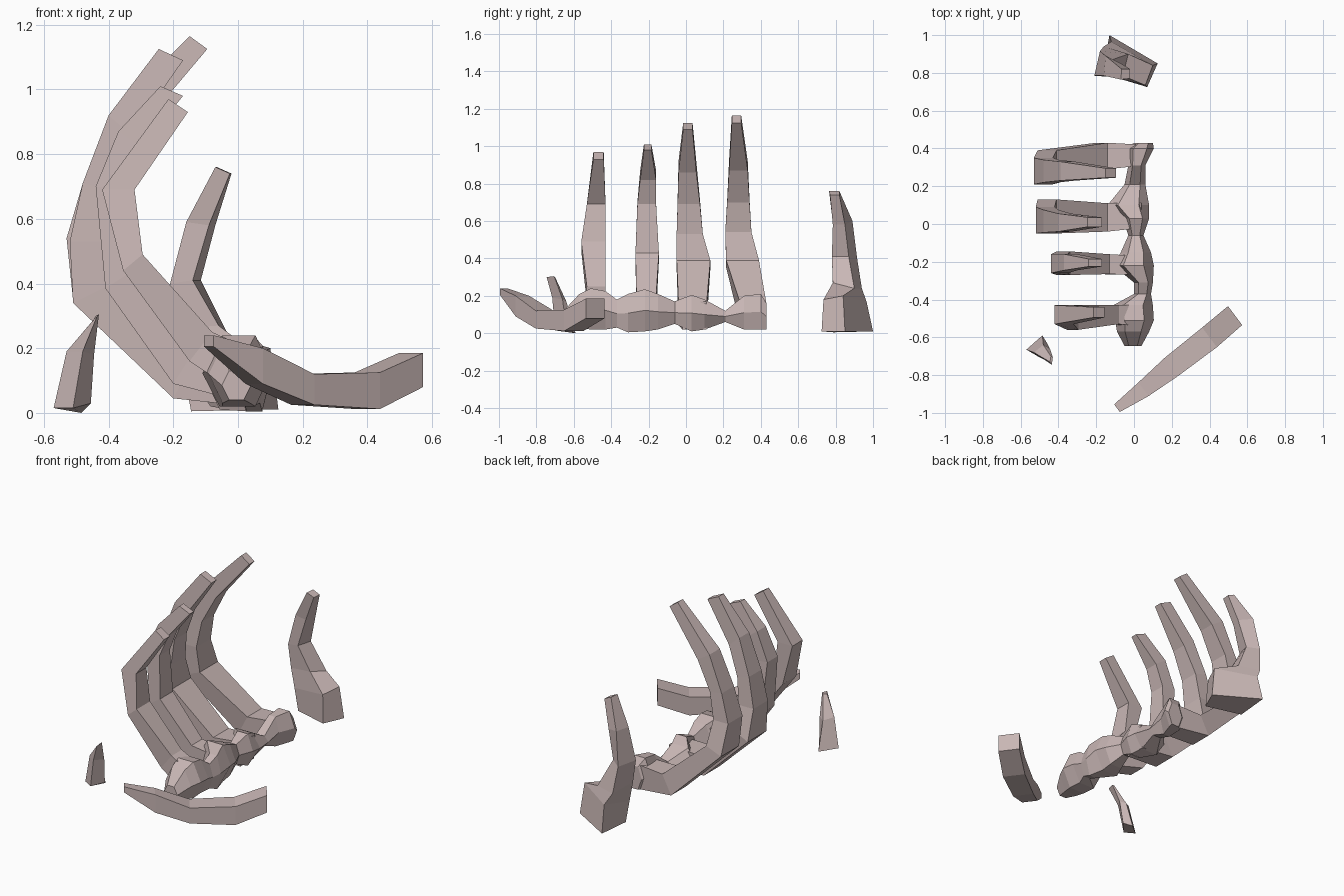
import bpy, bmesh
from mathutils import Vector

mat = bpy.data.materials.new("bone")
mat.diffuse_color = (0.58, 0.47, 0.46, 1)


def loft(name, rings):
    """Skin a list of equal-sized vertex rings and cap both ends."""
    bm = bmesh.new()
    vs = [[bm.verts.new(p) for p in ring] for ring in rings]
    n = len(vs[0])
    for a, b in zip(vs, vs[1:]):
        for i in range(n):
            j = (i + 1) % n
            bm.faces.new((a[i], a[j], b[j], b[i]))
    bm.faces.new(vs[0][::-1])
    bm.faces.new(vs[-1])
    bmesh.ops.recalc_face_normals(bm, faces=bm.faces)
    me = bpy.data.meshes.new(name)
    bm.to_mesh(me)
    bm.free()
    me.materials.append(mat)
    ob = bpy.data.objects.new(name, me)
    bpy.context.collection.objects.link(ob)
    return ob


def rib(name, stations):
    """Station: outer x, outer z, inner x, inner z, front y, back y."""
    loft(name, [[(ox, f, oz), (ox, b, oz), (ix, b, iz), (ix, f, iz)]
                for ox, oz, ix, iz, f, b in stations])


# Four curved ribs still attached to the spine, front to back
rib("rib_1", [(0.03, 0.04, 0.05, 0.19, -0.54, -0.43),
              (-0.15, 0.16, -0.08, 0.25, -0.53, -0.43),
              (-0.355, 0.44, -0.295, 0.49, -0.56, -0.43),
              (-0.42, 0.69, -0.32, 0.69, -0.53, -0.43),
              (-0.215, 0.97, -0.155, 0.93, -0.495, -0.44)])
rib("rib_2", [(0.03, 0.03, 0.04, 0.18, -0.27, -0.17),
              (-0.20, 0.09, -0.13, 0.20, -0.265, -0.16),
              (-0.41, 0.385, -0.34, 0.43, -0.27, -0.145),
              (-0.44, 0.70, -0.35, 0.69, -0.26, -0.16),
              (-0.37, 0.87, -0.30, 0.82, -0.245, -0.16),
              (-0.24, 1.01, -0.17, 0.98, -0.225, -0.185)])
rib("rib_3", [(0.03, 0.02, 0.04, 0.17, -0.02, 0.11),
              (-0.20, 0.045, -0.14, 0.16, -0.04, 0.11),
              (-0.51, 0.34, -0.41, 0.39, -0.05, 0.13),
              (-0.52, 0.53, -0.42, 0.53, -0.05, 0.09),
              (-0.48, 0.71, -0.40, 0.69, -0.045, 0.075),
              (-0.40, 0.92, -0.33, 0.86, -0.04, 0.055),
              (-0.245, 1.125, -0.17, 1.09, -0.015, 0.035)])
rib("rib_4", [(0.03, 0.02, 0.04, 0.17, 0.31, 0.42),
              (-0.20, 0.045, -0.14, 0.16, 0.29, 0.43),
              (-0.51, 0.35, -0.41, 0.39, 0.215, 0.39),
              (-0.53, 0.54, -0.43, 0.54, 0.21, 0.35),
              (-0.48, 0.71, -0.40, 0.70, 0.22, 0.34),
              (-0.39, 0.92, -0.31, 0.87, 0.23, 0.33),
              (-0.15, 1.165, -0.095, 1.125, 0.245, 0.295)])

# Knobbly spine: y, left x, right x, bottom z, top z
spine = [(-0.645, -0.05, 0.04, 0.04, 0.13), (-0.57, -0.09, 0.08, 0.03, 0.21),
         (-0.51, -0.10, 0.105, 0.02, 0.24), (-0.43, -0.11, 0.10, 0.02, 0.225),
         (-0.37, 0.00, 0.09, 0.03, 0.18), (-0.31, 0.00, 0.10, 0.005, 0.21),
         (-0.22, -0.11, 0.105, 0.01, 0.235), (-0.15, -0.07, 0.09, 0.02, 0.21),
         (-0.06, -0.03, 0.05, 0.05, 0.17), (0.03, -0.06, 0.08, 0.01, 0.205),
         (0.10, -0.14, 0.08, 0.02, 0.18), (0.21, -0.05, 0.06, 0.06, 0.12),
         (0.31, -0.03, 0.06, 0.02, 0.20), (0.40, -0.04, 0.105, 0.02, 0.21),
         (0.43, 0.00, 0.10, 0.02, 0.16)]
rings = []
for y, l, r, b, t in spine:
    q, m = 0.25 * (r - l), (b + t) / 2
    rings.append([(l + q, y, b), (r - q, y, b), (r, y, m),
                  (r - q, y, t), (l + q, y, t), (l, y, m)])
loft("spine", rings)

# Detached rear vertebra with its upright rib
loft("rear_rib", [
    [(-0.145, 0.79, 0.005), (0.07, 0.725, 0.01), (0.125, 0.85, 0.01), (-0.13, 1.0, 0.01)],
    [(-0.17, 0.79, 0.14), (0.06, 0.735, 0.18), (0.10, 0.84, 0.20), (-0.12, 0.965, 0.17)],
    [(-0.19, 0.785, 0.26), (-0.06, 0.785, 0.27), (-0.03, 0.90, 0.24), (-0.16, 0.94, 0.24)],
    [(-0.21, 0.785, 0.40), (-0.14, 0.78, 0.41), (-0.115, 0.87, 0.41), (-0.18, 0.915, 0.40)],
    [(-0.16, 0.785, 0.59), (-0.09, 0.785, 0.58), (-0.07, 0.85, 0.58), (-0.15, 0.89, 0.60)],
    [(-0.07, 0.765, 0.76), (-0.025, 0.77, 0.74), (-0.02, 0.82, 0.74), (-0.065, 0.82, 0.76)]])

# Fallen rib lying in front: centre x, y, width, bottom z, top z
side = Vector((-0.6, 0.8, 0))
rings = []
for x, y, w, b, t in [(-0.09, -0.975, 0.05, 0.205, 0.24), (0.05, -0.875, 0.09, 0.09, 0.20),
                      (0.20, -0.755, 0.12, 0.025, 0.12), (0.40, -0.60, 0.13, 0.012, 0.125),
                      (0.535, -0.485, 0.125, 0.08, 0.185)]:
    lo, hi, s = Vector((x, y, b)), Vector((x, y, t)), side * w / 2
    rings.append([lo - s, lo + s, hi + s, hi - s])
loft("fallen_rib", rings)

# Small broken rib stub
loft("broken_stub", [
    [(-0.57, -0.665, 0.015), (-0.51, -0.70, 0.015), (-0.455, -0.64, 0.03), (-0.485, -0.59, 0.0)],
    [(-0.53, -0.68, 0.19), (-0.48, -0.715, 0.19), (-0.445, -0.66, 0.18), (-0.48, -0.64, 0.17)],
    [(-0.445, -0.73, 0.29), (-0.435, -0.745, 0.30), (-0.43, -0.705, 0.305), (-0.44, -0.70, 0.30)]])
